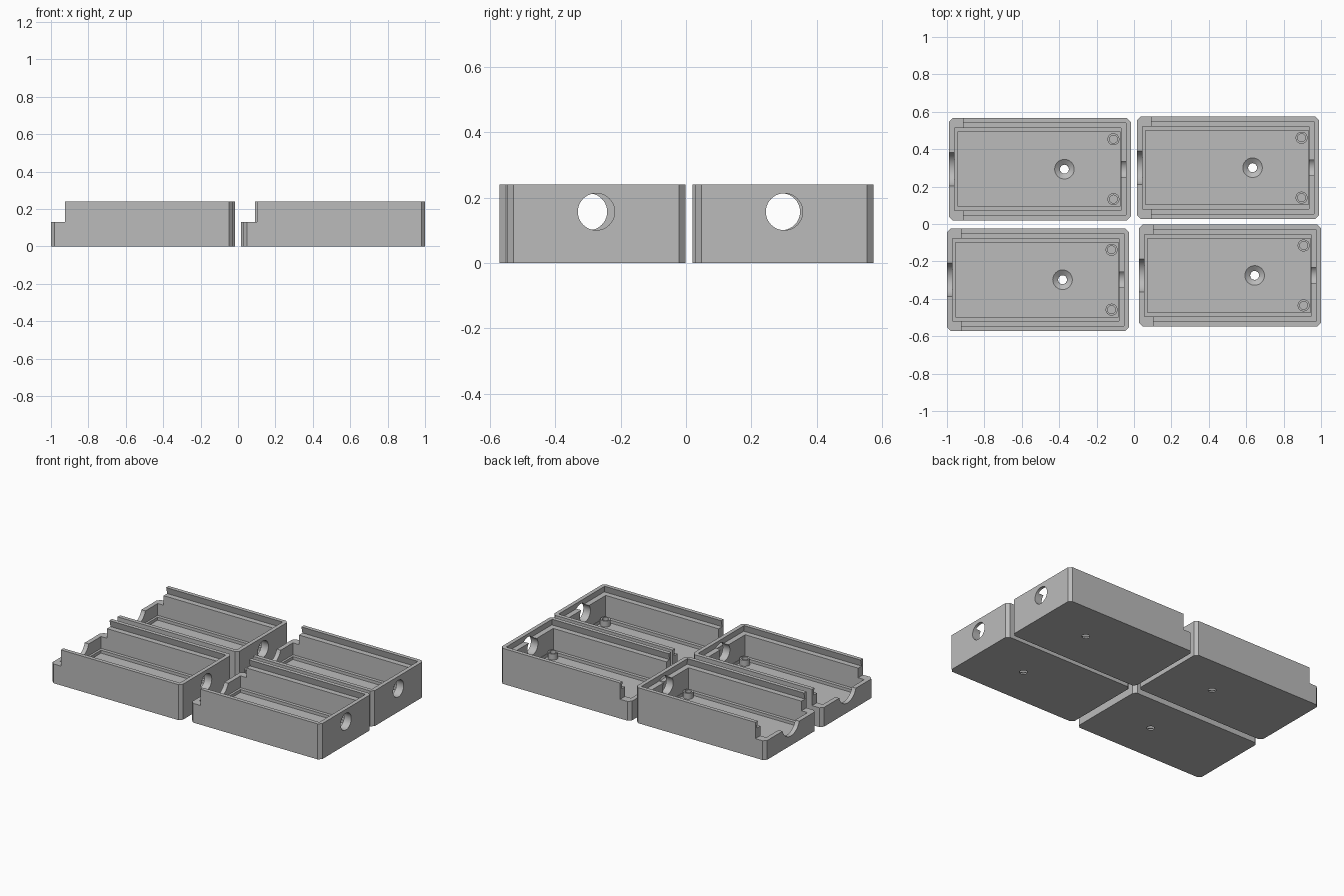
import bpy, bmesh, math
from mathutils import Matrix, Vector

if "Cube" in bpy.data.objects:
    bpy.data.objects.remove(bpy.data.objects["Cube"])

L, W, H = 0.973, 0.546, 0.24      # tray length, width, height
STEP_X, STEP_Z = 0.075, 0.13      # lowered open end

grey = bpy.data.materials.new("grey plastic")
grey.diffuse_color = (0.5, 0.5, 0.5, 1)
grey.use_nodes = True
grey.node_tree.nodes["Principled BSDF"].inputs["Base Color"].default_value = grey.diffuse_color


def make(name, bm):
    bmesh.ops.recalc_face_normals(bm, faces=bm.faces)
    me = bpy.data.meshes.new(name)
    bm.to_mesh(me)
    bm.free()
    me.materials.append(grey)
    ob = bpy.data.objects.new(name, me)
    bpy.context.collection.objects.link(ob)
    return ob


def loft(name, bottom, top):
    """Solid between two matching point loops."""
    bm = bmesh.new()
    a = [bm.verts.new(p) for p in bottom]
    b = [bm.verts.new(p) for p in top]
    bm.faces.new(a)
    bm.faces.new(b)
    n = len(a)
    for i in range(n):
        bm.faces.new((a[i], a[(i + 1) % n], b[(i + 1) % n], b[i]))
    return make(name, bm)


def rect(x0, x1, hw, z, c=0.0):
    """Rectangle loop, optionally with cut corners."""
    if c == 0:
        return [(x0, -hw, z), (x1, -hw, z), (x1, hw, z), (x0, hw, z)]
    return [(x0 + c, -hw, z), (x1 - c, -hw, z), (x1, -hw + c, z), (x1, hw - c, z),
            (x1 - c, hw, z), (x0 + c, hw, z), (x0, hw - c, z), (x0, -hw + c, z)]


def block(name, x0, x1, hw, z0, z1, c=0.0):
    return loft(name, rect(x0, x1, hw, z0, c), rect(x0, x1, hw, z1, c))


def cylinder(name, r1, r2, depth, centre, along_x=False, n=32):
    bm = bmesh.new()
    m = Matrix.Translation(Vector(centre))
    if along_x:
        m = m @ Matrix.Rotation(math.pi / 2, 4, 'Y')
    bmesh.ops.create_cone(bm, cap_ends=True, segments=n, radius1=r1, radius2=r2,
                          depth=depth, matrix=m)
    return make(name, bm)


def combine(ob, tool, op='DIFFERENCE'):
    """Apply a boolean and remove the tool."""
    mod = ob.modifiers.new("cut", 'BOOLEAN')
    mod.operation, mod.object, mod.solver = op, tool, 'EXACT'
    dg = bpy.context.evaluated_depsgraph_get()
    me = bpy.data.meshes.new_from_object(ob.evaluated_get(dg))
    ob.modifiers.clear()
    ob.data = me
    bpy.data.objects.remove(tool)


hw = W / 2
tray = block("tray", 0, L, hw, 0, H, 0.02)
# main cavity and shallow floor recess
combine(tray, block("cavity", 0.03, L - 0.053, hw - 0.053, 0.05, 0.4))
combine(tray, block("recess", 0.045, L - 0.056, hw - 0.075, 0.03, 0.2))
# undercut lid groove, open towards the low end
combine(tray, loft("lid_groove", rect(-0.1, L - 0.016, hw - 0.016, 0.195),
                   rect(-0.1, L - 0.028, hw - 0.028, 0.245)))
# lowered end with its wide round notch
combine(tray, block("end_step", -0.1, STEP_X, 0.5, STEP_Z, 0.4))
combine(tray, cylinder("end_notch", 0.093, 0.093, 0.2, (-0.05, 0, 0.157), True, 40))
# round opening in the tall end wall
combine(tray, cylinder("cable_hole", 0.0565, 0.0565, 0.2, (L, 0, 0.157), True, 40))
# screw hole with countersink in the floor
combine(tray, cylinder("screw_hole", 0.024, 0.024, 0.3, (0.618, 0, 0), n=16))
combine(tray, cylinder("countersink", 0.024, 0.0545, 0.022, (0.618, 0, 0.0205)))
# two hollow mounting posts
for s in (-1, 1):
    at = (0.88, s * 0.16)
    combine(tray, cylinder("post", 0.032, 0.032, 0.045, (*at, 0.0475)), 'UNION')
    combine(tray, cylinder("post_bore", 0.021, 0.021, 0.05, (*at, 0.058)))

# four copies, slightly staggered
spots = [("back_left_tray", -0.99, 0.293), ("back_right_tray", 0.016, 0.301),
         ("front_left_tray", -1.0, -0.298), ("front_right_tray", 0.027, -0.275)]
for name, x, y in spots:
    ob = bpy.data.objects.new(name, tray.data.copy())
    ob.location = (x, y, 0)
    bpy.context.collection.objects.link(ob)
    bpy.ops.object.select_all(action='DESELECT')
    ob.select_set(True)
    bpy.context.view_layer.objects.active = ob
    bpy.ops.object.shade_smooth_by_angle(angle=math.radians(25))
bpy.data.objects.remove(tray)
